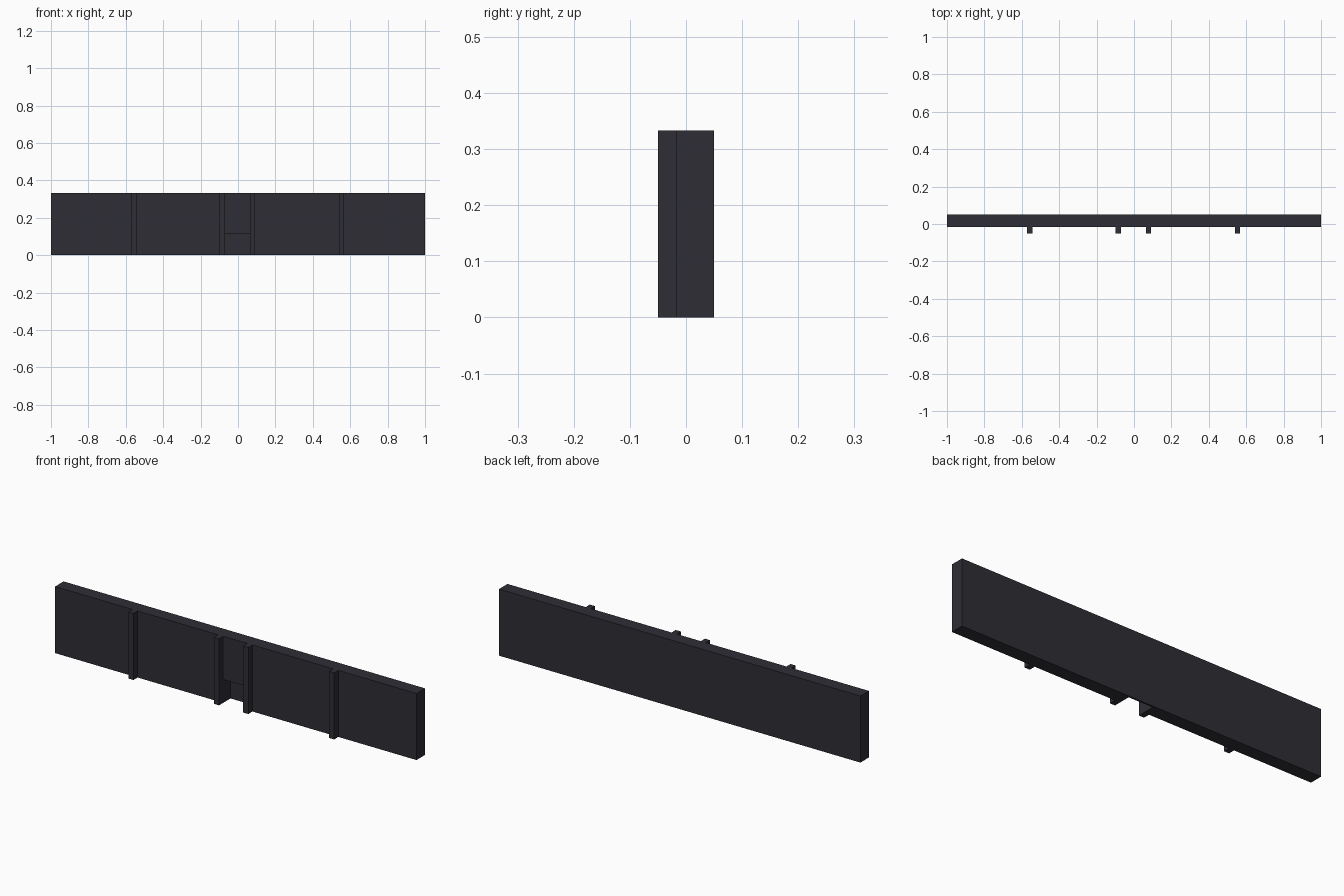
import bpy, bmesh

if "Cube" in bpy.data.objects:
    bpy.data.objects.remove(bpy.data.objects["Cube"])

H = 0.333            # wall height
FRONT, BACK = -0.017, 0.05

dark = bpy.data.materials.new("dark_slate")
dark.diffuse_color = (0.028, 0.027, 0.036, 1)
dark.use_nodes = True
dark.node_tree.nodes["Principled BSDF"].inputs["Base Color"].default_value = dark.diffuse_color


def prism(name, pts, axis, lo, hi):
    """Extrude a closed outline along an axis ('y' or 'z')."""
    bm = bmesh.new()
    place = (lambda a, b, c: (a, c, b)) if axis == 'y' else (lambda a, b, c: (a, b, c))
    face = bm.faces.new([bm.verts.new(place(a, b, lo)) for a, b in pts])
    ext = bmesh.ops.extrude_face_region(bm, geom=[face])
    verts = [v for v in ext["geom"] if isinstance(v, bmesh.types.BMVert)]
    bmesh.ops.translate(bm, verts=verts, vec=place(0, 0, hi - lo))
    bmesh.ops.recalc_face_normals(bm, faces=bm.faces)
    me = bpy.data.meshes.new(name)
    bm.to_mesh(me)
    bm.free()
    me.materials.append(dark)
    ob = bpy.data.objects.new(name, me)
    bpy.context.collection.objects.link(ob)
    return ob


def box(name, x0, x1, y0, y1, z0, z1):
    return prism(name, [(x0, y0), (x1, y0), (x1, y1), (x0, y1)], 'z', z0, z1)


# Wall slab with a doorway recess cut into its front
DL, DR, DH, DEEP = -0.07, 0.064, 0.117, 0.041
wall = box("wall", -1, 1, FRONT, BACK, 0, H)
cutter = box("doorway_cutter", DL, DR, FRONT - 0.05, DEEP, -0.05, DH)
cutter.hide_render = True
cutter.hide_viewport = True
mod = wall.modifiers.new("doorway", 'BOOLEAN')
mod.operation = 'DIFFERENCE'
mod.solver = 'EXACT'
mod.object = cutter

# Four full-height pilasters on the front
for i, x in enumerate((-0.558, -0.084, 0.078, 0.553)):
    box(f"pilaster_{i + 1}", x - 0.014, x + 0.014, -0.05, FRONT, 0, H)
